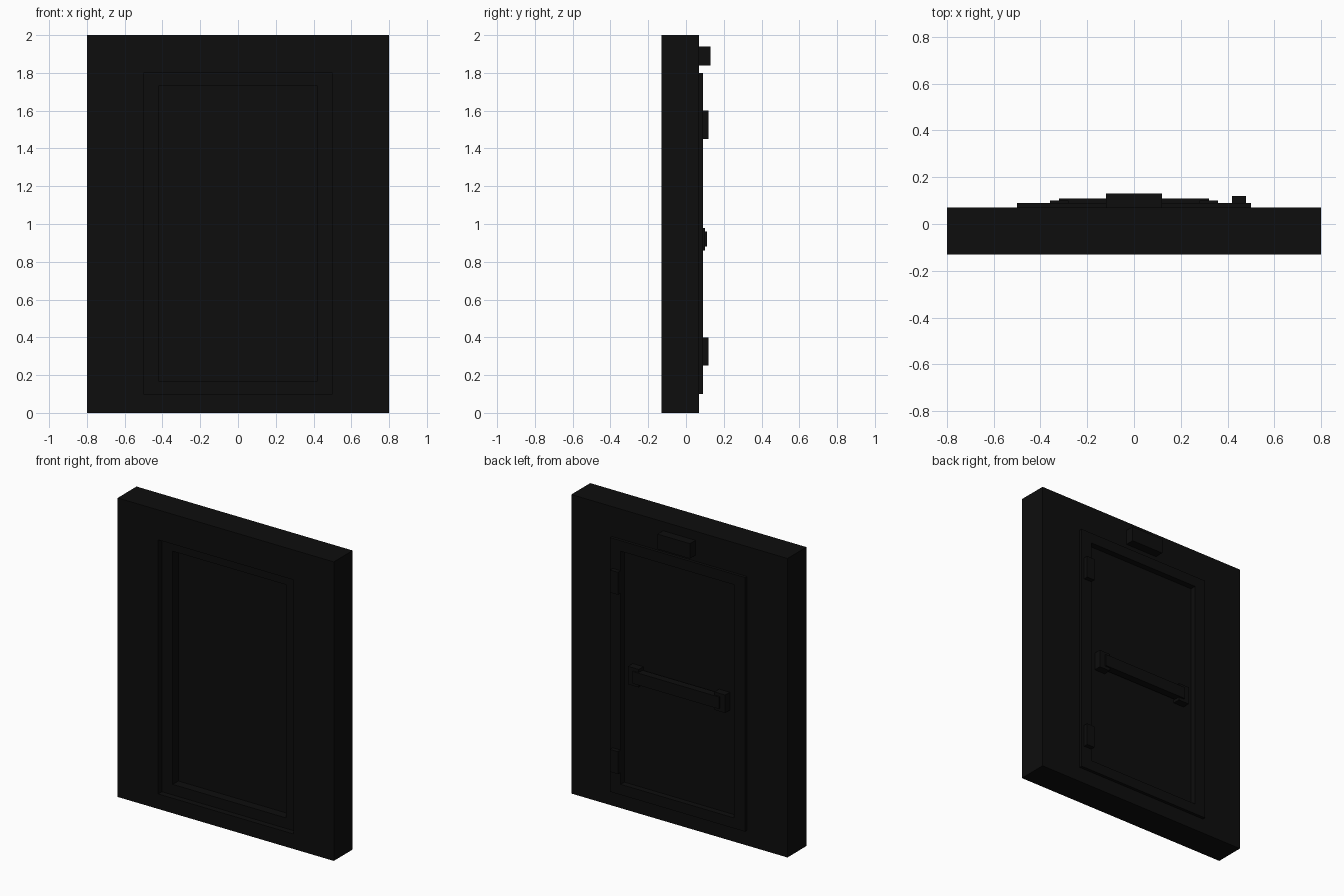
import bpy
import bmesh

if "Cube" in bpy.data.objects:
    bpy.data.objects.remove(bpy.data.objects["Cube"], do_unlink=True)

# One near-black finish for everything
black = bpy.data.materials.new("matte_black")
black.use_nodes = True
COLOUR = (0.004, 0.004, 0.004, 1)
black.diffuse_color = COLOUR
black.node_tree.nodes["Principled BSDF"].inputs["Base Color"].default_value = COLOUR


def finish(name, bm):
    bmesh.ops.recalc_face_normals(bm, faces=bm.faces)
    mesh = bpy.data.meshes.new(name)
    bm.to_mesh(mesh)
    bm.free()
    mesh.materials.append(black)
    obj = bpy.data.objects.new(name, mesh)
    bpy.context.collection.objects.link(obj)
    return obj


def box(name, xs, ys, zs):
    """Box spanning the given (low, high) ranges."""
    bm = bmesh.new()
    bmesh.ops.create_cube(bm, size=1)
    for v in bm.verts:
        v.co = [r[0] if c < 0 else r[1] for c, r in zip(v.co, (xs, ys, zs))]
    return finish(name, bm)


def ring(name, outer, inner, ys):
    """Rectangular surround: outer and inner are (half width, bottom, top)."""
    bm = bmesh.new()

    def loop(rect, y):
        w, lo, hi = rect
        return [bm.verts.new((x, y, z)) for x, z in
                ((-w, lo), (w, lo), (w, hi), (-w, hi))]

    loops = [loop(outer, ys[0]), loop(inner, ys[0]),
             loop(inner, ys[1]), loop(outer, ys[1])]
    for k in range(4):
        a, b = loops[k], loops[(k + 1) % 4]
        for i in range(4):
            j = (i + 1) % 4
            bm.faces.new((a[i], a[j], b[j], b[i]))
    return finish(name, bm)


# Wall with its opening, frame set into it, and door slab
opening = (0.50, 0.10, 1.80)
doorway = (0.42, 0.17, 1.73)
ring("wall", (0.80, 0, 2), opening, (-0.13, 0.07))
ring("door_frame", opening, doorway, (-0.09, 0.09))
box("door", (-0.42, 0.42), (-0.03, 0.05), doorway[1:])

# Push bar with a mount at each end
box("push_bar", (-0.32, 0.32), (0.06, 0.11), (0.88, 0.96))
for side, x in (("left", 0.32), ("right", -0.32)):
    box(side + "_bar_mount", (x - 0.04, x + 0.04), (0.05, 0.10), (0.86, 0.98))

# Hinges on the left jamb
for place, z in (("lower", 0.25), ("upper", 1.45)):
    box(place + "_hinge", (0.42, 0.48), (0.05, 0.12), (z, z + 0.15))

# Box above the door
box("overhead_box", (-0.12, 0.12), (0.07, 0.13), (1.84, 1.94))
